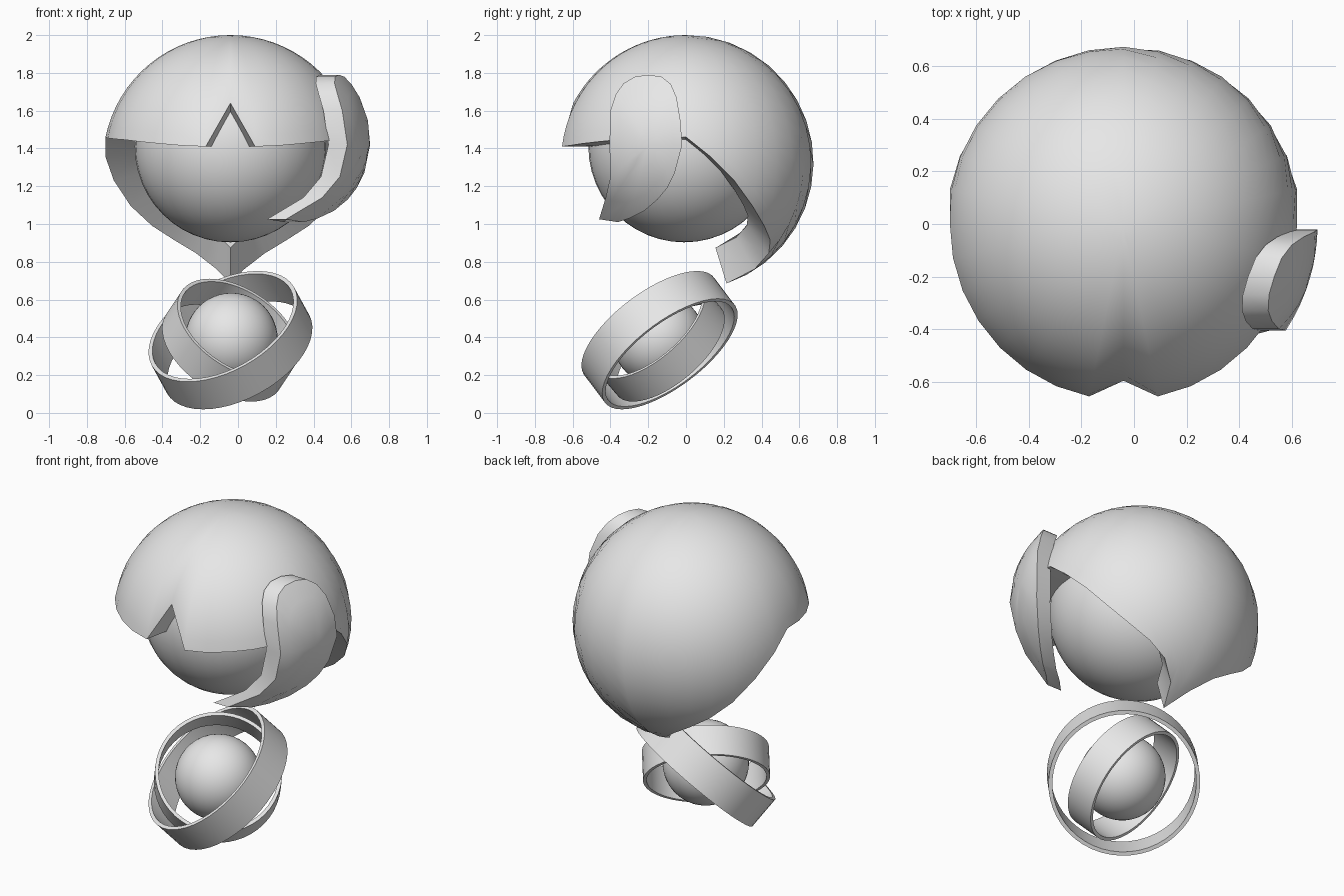
import bpy, bmesh, math
from mathutils import Vector

if "Cube" in bpy.data.objects:
    bpy.data.objects.remove(bpy.data.objects["Cube"])

grey = bpy.data.materials.new("light grey")
grey.diffuse_color = (0.8, 0.8, 0.8, 1)
grey.use_nodes = True
grey.node_tree.nodes["Principled BSDF"].inputs["Base Color"].default_value = grey.diffuse_color


def finish(name, bm, angle=35):
    bmesh.ops.recalc_face_normals(bm, faces=bm.faces)
    me = bpy.data.meshes.new(name)
    bm.to_mesh(me)
    bm.free()
    ob = bpy.data.objects.new(name, me)
    bpy.context.collection.objects.link(ob)
    me.materials.append(grey)
    bpy.ops.object.select_all(action='DESELECT')
    bpy.context.view_layer.objects.active = ob
    ob.select_set(True)
    bpy.ops.object.shade_smooth_by_angle(angle=math.radians(angle))
    return ob


def ball(name, centre, radius):
    bm = bmesh.new()
    bmesh.ops.create_uvsphere(bm, u_segments=40, v_segments=24, radius=radius)
    bmesh.ops.translate(bm, vec=centre, verts=bm.verts)
    finish(name, bm)


def band(name, centre, axis, radius, half, wall, n=48):
    bm = bmesh.new()
    q = Vector(axis).to_track_quat('Z', 'Y')
    rings = []
    for r, z in ((radius, -half), (radius, half), (radius - wall, half), (radius - wall, -half)):
        rings.append([bm.verts.new(Vector(centre) + q @ Vector(
            (r * math.cos(2 * math.pi * i / n), r * math.sin(2 * math.pi * i / n), z)))
            for i in range(n)])
    for k in range(4):
        a, b = rings[k], rings[(k + 1) % 4]
        for i in range(n):
            j = (i + 1) % n
            bm.faces.new((a[i], a[j], b[j], b[i]))
    finish(name, bm)


# Head, body and the two crossing rings
HEAD = Vector((-0.04, -0.01, 1.41))
ball("head", HEAD, 0.507)
ball("body", (-0.035, -0.145, 0.39), 0.245)
band("outer_ring", (-0.04, -0.14, 0.385), (0.40, 0.55, -0.73), 0.43, 0.10, 0.022)
band("inner_ring", (-0.04, -0.14, 0.385), (-0.45, 0.58, -0.68), 0.36, 0.09, 0.02)

# Hair shell: lower edge height for each column from front to back
edge = [1.64, 1.41, 1.415, 1.425, 1.435, 1.445, 1.45, 1.455, 1.46,
        1.355, 1.23, 1.095, 0.99, 0.915, 0.845, 0.76, 0.685]
C, R, ROWS, N = Vector((-0.04, 0, 1.325)), 0.675, 16, 32
bm = bmesh.new()
layers = []
for inner in (False, True):
    def place(p):
        return bm.verts.new(HEAD + (p - HEAD) * 0.74 if inner else p)
    pole = place(C + Vector((0, 0, R)))
    cols = []
    for i in range(N):
        az = 2 * math.pi * i / N
        end = math.acos((edge[min(i, N - i)] - C.z) / R)
        cols.append([place(C + R * Vector((math.sin(az) * math.sin(end * k / ROWS),
                                           -math.cos(az) * math.sin(end * k / ROWS),
                                           math.cos(end * k / ROWS))))
                     for k in range(1, ROWS + 1)])
    for i in range(N):
        a, b = cols[i], cols[(i + 1) % N]
        bm.faces.new((pole, a[0], b[0]))
        for k in range(ROWS - 1):
            bm.faces.new((a[k], a[k + 1], b[k + 1], b[k]))
    layers.append(cols)
for i in range(N):
    j = (i + 1) % N
    o, s = layers
    bm.faces.new((o[i][-1], o[j][-1], s[j][-1], s[i][-1]))
finish("hair", bm)

# Side lock: curved plate from a side outline (y, z)
outline = [(-0.20, 1.79), (-0.13, 1.78), (-0.08, 1.74), (-0.05, 1.67), (-0.03, 1.55),
           (-0.02, 1.42), (-0.06, 1.27), (-0.10, 1.19), (-0.15, 1.13), (-0.22, 1.07),
           (-0.30, 1.03), (-0.36, 1.01), (-0.46, 1.025), (-0.425, 1.14), (-0.40, 1.25),
           (-0.405, 1.42), (-0.40, 1.60), (-0.37, 1.69), (-0.33, 1.745), (-0.27, 1.78)]
MID = (-0.2, 1.42)


def lock_x(y, z):
    return -0.04 + math.sqrt(max(0.05, 0.5476 - y * y - 1.45 * (z - 1.44) ** 2))


bm = bmesh.new()
rims = []
n = len(outline)
for depth in (0, 0.1):
    mid = bm.verts.new((lock_x(*MID) - depth, *MID))
    prev = None
    for s in (0.25, 0.5, 0.75, 1):
        ring = []
        for y, z in outline:
            yy, zz = MID[0] + (y - MID[0]) * s, MID[1] + (z - MID[1]) * s
            ring.append(bm.verts.new((lock_x(yy, zz) - depth, yy, zz)))
        for i in range(n):
            j = (i + 1) % n
            bm.faces.new((prev[i], prev[j], ring[j], ring[i]) if prev else (mid, ring[j], ring[i]))
        prev = ring
    rims.append(prev)
for i in range(n):
    j = (i + 1) % n
    bm.faces.new((rims[0][i], rims[0][j], rims[1][j], rims[1][i]))
finish("side_lock", bm)
